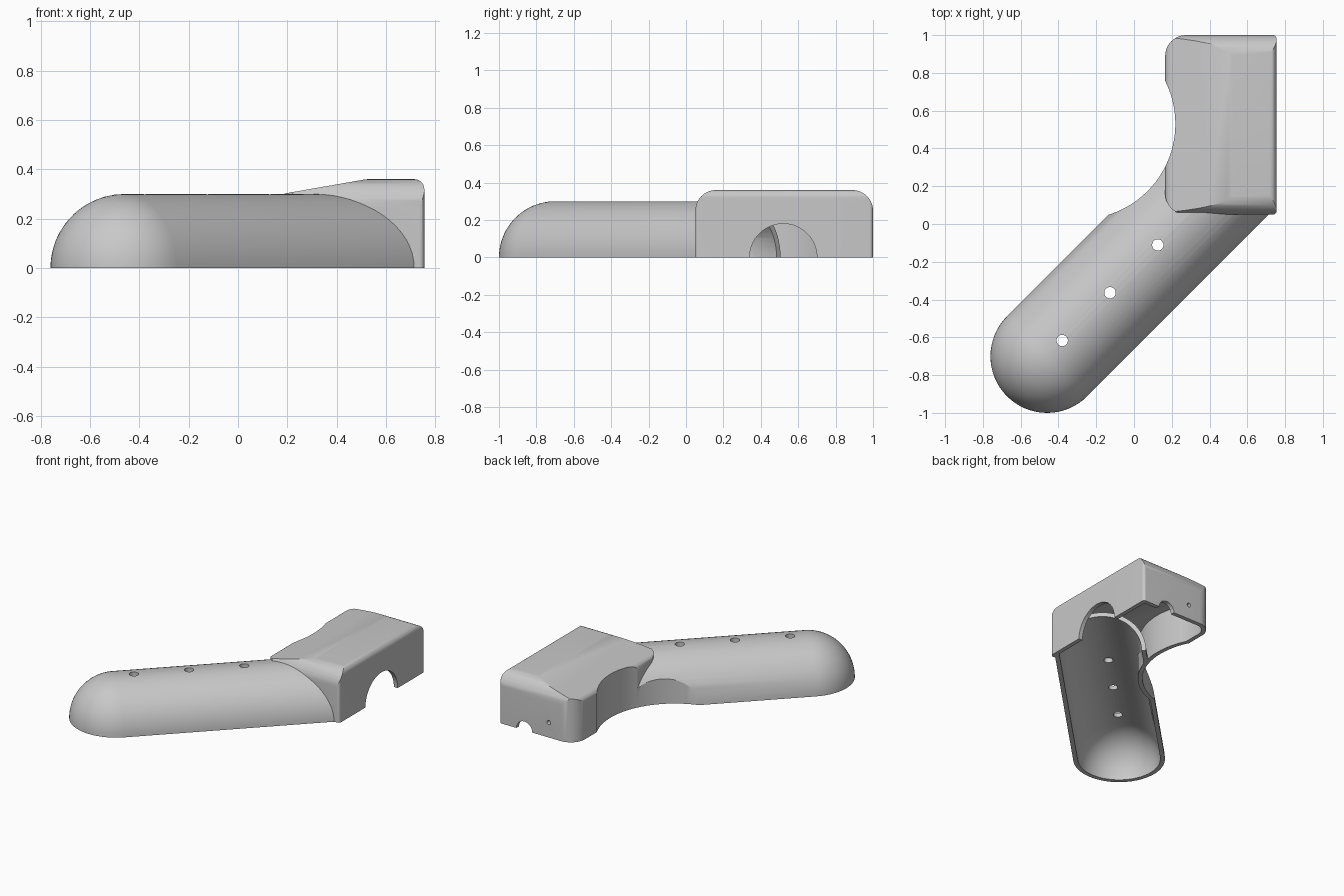
import bpy, bmesh, math
from mathutils import Vector, Matrix

if "Cube" in bpy.data.objects:
    bpy.data.objects.remove(bpy.data.objects["Cube"], do_unlink=True)

WALL = 0.03
GRIP_START = Vector((-0.46, -0.70, 0))
GRIP_LENGTH = 1.405


def make_object(name, bm):
    bmesh.ops.recalc_face_normals(bm, faces=bm.faces)
    mesh = bpy.data.meshes.new(name)
    bm.to_mesh(mesh)
    bm.free()
    obj = bpy.data.objects.new(name, mesh)
    bpy.context.collection.objects.link(obj)
    return obj


def fillet(corners, steps=10):
    """Round each (u, v, radius) corner of an outline."""
    out = []
    for i, (u, v, r) in enumerate(corners):
        p = Vector((u, v))
        if r <= 0:
            out.append(p)
            continue
        a = (Vector(corners[i - 1][:2]) - p).normalized()
        b = (Vector(corners[(i + 1) % len(corners)][:2]) - p).normalized()
        half = a.angle(b) / 2
        centre = p + (a + b).normalized() * r / math.sin(half)
        reach = r / math.tan(half)
        start = (p + a * reach - centre).normalized()
        end = (p + b * reach - centre).normalized()
        for k in range(steps + 1):
            t = k / steps * (math.pi - 2 * half)
            w = math.sin(math.pi - 2 * half)
            spoke = (start * math.sin(math.pi - 2 * half - t) + end * math.sin(t)) / w \
                if abs(w) > 0.001 else start
            out.append(centre + spoke * r)
    return out


def prism(name, outline, axis, low, high):
    bm = bmesh.new()
    place = {"x": lambda p, w: (w, p[0], p[1]),
             "y": lambda p, w: (p[0], w, p[1]),
             "z": lambda p, w: (p[0], p[1], w)}[axis]
    rings = [[bm.verts.new(place(p, w)) for p in outline] for w in (low, high)]
    n = len(outline)
    for ring in rings:
        bm.faces.new(ring)
    for i in range(n):
        j = (i + 1) % n
        bm.faces.new((rings[0][i], rings[0][j], rings[1][j], rings[1][i]))
    return make_object(name, bm)


def rod(name, u, v, r, axis, low, high, sides=32):
    turn = 2 * math.pi / sides
    ring = [(u + r * math.cos(k * turn), v + r * math.sin(k * turn)) for k in range(sides)]
    return prism(name, ring, axis, low, high)


def capsule(name, r, length):
    """Round-ended bar lying along the grip axis."""
    bm = bmesh.new()
    arc = [k * math.pi / 32 for k in range(17)]
    profile = [(-r * math.cos(a), 0, r * math.sin(a)) for a in arc]
    profile += [(length, 0, r), (length, 0, 0)]
    verts = [bm.verts.new(p) for p in profile]
    edges = [bm.edges.new(pair) for pair in zip(verts, verts[1:])]
    bmesh.ops.spin(bm, geom=verts + edges, cent=(0, 0, 0), axis=(1, 0, 0),
                   angle=2 * math.pi, steps=64, use_duplicate=False)
    bmesh.ops.remove_doubles(bm, verts=bm.verts, dist=0.0001)
    bmesh.ops.dissolve_degenerate(bm, edges=bm.edges, dist=0.0001)
    bm.transform(Matrix.Translation(GRIP_START) @ Matrix.Rotation(math.pi / 4, 4, "Z"))
    return make_object(name, bm)


def boolean(target, tool, operation="DIFFERENCE"):
    mod = target.modifiers.new("cut", "BOOLEAN")
    mod.operation, mod.solver, mod.object = operation, "EXACT", tool
    bpy.context.view_layer.update()
    graph = bpy.context.evaluated_depsgraph_get()
    mesh = bpy.data.meshes.new_from_object(target.evaluated_get(graph))
    target.modifiers.clear()
    target.data = mesh
    bpy.data.objects.remove(tool, do_unlink=True)


def housing(name, inset, base):
    """Rounded box with a sloping top, as three crossed prisms."""
    d = inset
    x0, x1, y0, y1 = 0.165 + d, 0.755 - d, 0.05 + d, 1.0 - d
    big, small = 0.11 - d, 0.04 - d
    side = fillet([(x0, base, 0), (x1, base, 0), (x1, 0.36 - d, small),
                   (0.52, 0.36 - d, 0.1), (x0, 0.298 - d, small)])
    end = fillet([(y0, base, 0), (y1, base, 0), (y1, 0.36 - d, big), (y0, 0.36 - d, big)])
    plan = fillet([(x0, y0, big), (x1, y0, small / 2), (x1, y1, small / 2), (x0, y1, big)])
    box = prism(name, side, "y", -0.2, 1.2)
    boolean(box, prism("end_shape", end, "x", -0.2, 1.2), "INTERSECT")
    boolean(box, prism("plan_shape", plan, "z", -0.6, 0.6), "INTERSECT")
    return box


def scoop(extra):
    return rod("scoop", -0.285, 0.53, 0.504 + extra, "z", -0.8, 0.8, 96)


# Hollow housing with the side scoop kept as a wall
body = housing("shell_body", 0, -0.1)
cavity = housing("housing_cavity", WALL, -0.2)
boolean(cavity, scoop(WALL))
boolean(body, cavity)

# Hollow grip running into the housing
boolean(body, capsule("grip", 0.3, GRIP_LENGTH), "UNION")
grip_cavity = capsule("grip_cavity", 0.3 - WALL, GRIP_LENGTH + 0.005)
boolean(grip_cavity, scoop(WALL))
boolean(body, grip_cavity)
boolean(body, scoop(0))

# Flat open underside
square = [(-2, -2), (2, -2), (2, 2), (-2, 2)]
boolean(body, prism("floor", square, "z", -1, 0))

# Side arch, rear notch and rear screw hole
boolean(body, rod("side_arch", 0.52, 0, 0.18, "x", 0.69, 0.9, 64))
boolean(body, rod("rear_notch", 0.56, 0, 0.062, "y", 0.93, 1.1))
boolean(body, rod("screw_hole", 0.37, 0.105, 0.015, "y", 0.93, 1.1))

# Row of holes along the top of the grip
for i in range(3):
    boolean(body, rod("grip_hole", -0.38 + 0.253 * i, -0.617 + 0.253 * i, 0.03,
                      "z", 0.2, 0.5))

# Single grey plastic
grey = bpy.data.materials.new("grey_plastic")
grey.use_nodes = True
colour = (0.58, 0.58, 0.58, 1)
grey.diffuse_color = colour
grey.node_tree.nodes["Principled BSDF"].inputs["Base Color"].default_value = colour
body.data.materials.clear()
body.data.materials.append(grey)

bpy.ops.object.select_all(action="DESELECT")
body.select_set(True)
bpy.context.view_layer.objects.active = body
bpy.ops.object.shade_smooth_by_angle(angle=math.radians(30))
